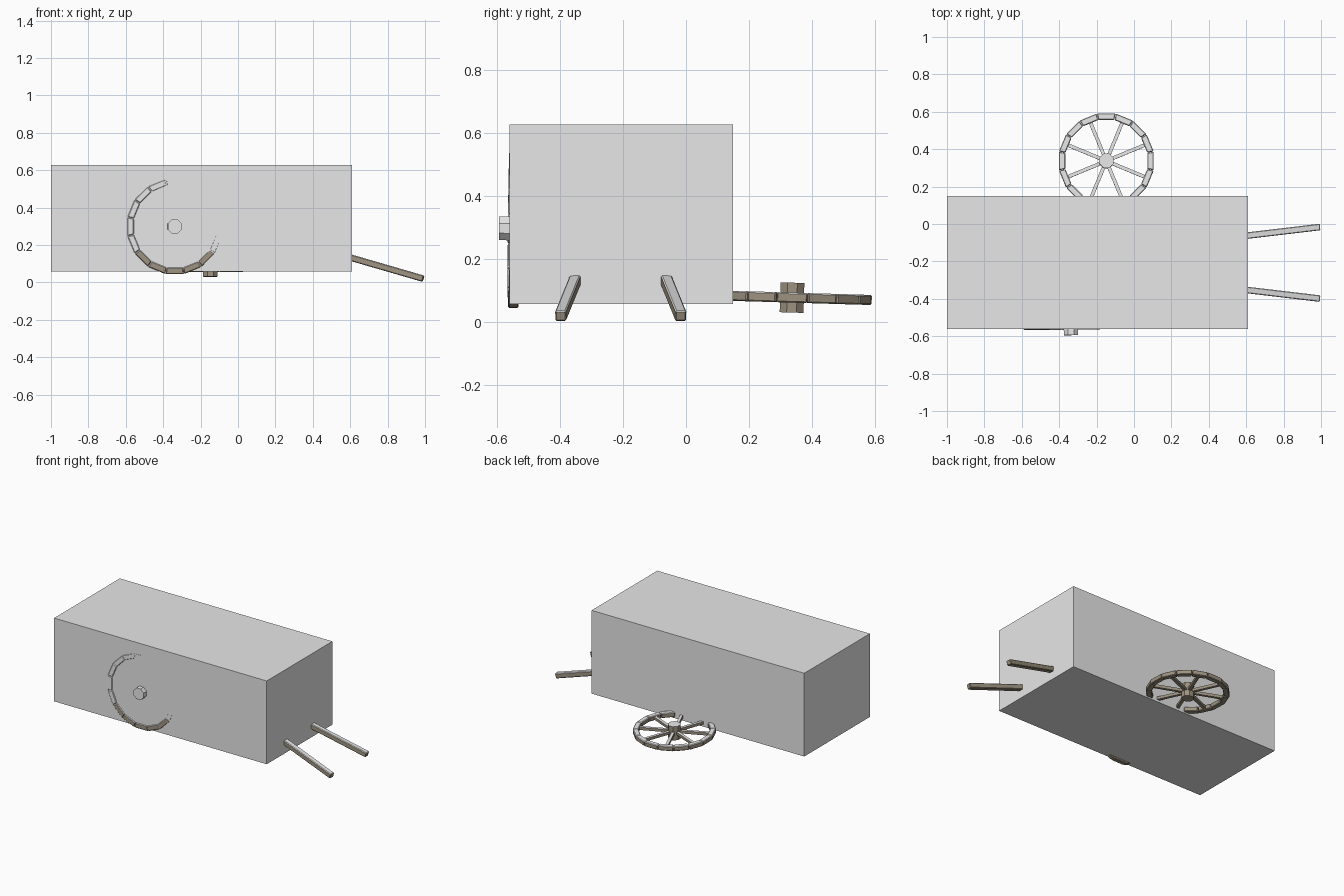
import bpy, bmesh, math
from mathutils import Matrix, Vector, Euler

if "Cube" in bpy.data.objects:
    bpy.data.objects.remove(bpy.data.objects["Cube"])


def material(name, rgb):
    m = bpy.data.materials.new(name)
    m.diffuse_color = (*rgb, 1)
    m.use_nodes = True
    m.node_tree.nodes["Principled BSDF"].inputs["Base Color"].default_value = m.diffuse_color
    return m


GREY = material("pale grey", (0.8, 0.8, 0.8))
BROWN = material("dusty brown", (0.34, 0.29, 0.22))


def finish(name, bm, is_brown):
    """Turn a bmesh into an object; is_brown(face) picks the second colour."""
    bmesh.ops.recalc_face_normals(bm, faces=bm.faces)
    bm.normal_update()
    for f in bm.faces:
        f.material_index = 1 if is_brown(f) else 0
    me = bpy.data.meshes.new(name)
    bm.to_mesh(me)
    bm.free()
    me.materials.append(GREY)
    me.materials.append(BROWN)
    ob = bpy.data.objects.new(name, me)
    bpy.context.collection.objects.link(ob)
    return ob


def add_box(bm, size, matrix):
    return bmesh.ops.create_cube(bm, size=1, matrix=matrix @ Matrix.Diagonal((*size, 1)))["verts"]


def bevel(bm, amount):
    bmesh.ops.bevel(bm, geom=list(bm.edges), offset=amount, segments=1, affect='EDGES')


def not_upward(f):
    return f.normal.z < 0.3


def wheel(name, location, rotation, is_brown):
    bm = bmesh.new()
    # rim of sixteen chamfered straight pieces
    half = math.radians(11.0)
    for i in range(16):
        a = math.radians(22.5 * i)
        verts = add_box(bm, (1, 1, 0.032), Matrix())
        for v in verts:
            r = (0.2535 if v.co.x > 0 else 0.219) / math.cos(half)
            ang = a + (half if v.co.y > 0 else -half)
            v.co = Vector((r * math.cos(ang), r * math.sin(ang), v.co.z))
    bevel(bm, 0.004)
    # eight spokes
    for i in range(8):
        turn = Matrix.Rotation(math.radians(22.5 + 45 * i), 4, 'Z')
        add_box(bm, (0.2, 0.019, 0.019), turn @ Matrix.Translation((0.125, 0, 0)))
    # eight-sided hub
    bmesh.ops.create_cone(bm, cap_ends=True, segments=8, radius1=0.041, radius2=0.041,
                          depth=0.095, matrix=Matrix.Rotation(math.pi / 8, 4, 'Z'))
    bm.transform(Matrix.Translation(location) @ Euler(rotation).to_matrix().to_4x4())
    finish(name, bm, is_brown)


# cart body
bm = bmesh.new()
add_box(bm, (1.61, 0.71, 0.57), Matrix.Translation((-0.195, -0.2055, 0.343)))
finish("cart_body", bm, lambda f: False)

# fallen wheel lying on the ground, and wheel standing in the side of the body
wheel("fallen_wheel", (-0.148, 0.337, 0.078), (-0.03, 0, 0), not_upward)
wheel("side_wheel", (-0.338, -0.547, 0.298), (math.pi / 2 - 0.009, 0, 0.013),
      lambda f: f.calc_center_median().z < 0.16 and not_upward(f))

# two pulling shafts, spreading outward and down to the ground
for side, label in ((1, "left"), (-1, "right")):
    end = Vector((0.991, -0.2075 + side * 0.191, 0.0195))
    start = Vector((0.61, -0.2075 + side * 0.146, 0.13))
    start = end + (start - end) * 1.6
    d = end - start
    x = d.normalized()
    y = Vector((0, 0, 1)).cross(x).normalized()
    z = x.cross(y)
    m = Matrix((x, y, z)).transposed().to_4x4()
    m.translation = (start + end) / 2
    bm = bmesh.new()
    add_box(bm, (d.length, 0.035, 0.034), m)
    bevel(bm, 0.004)
    finish("shaft_" + label, bm, not_upward)
